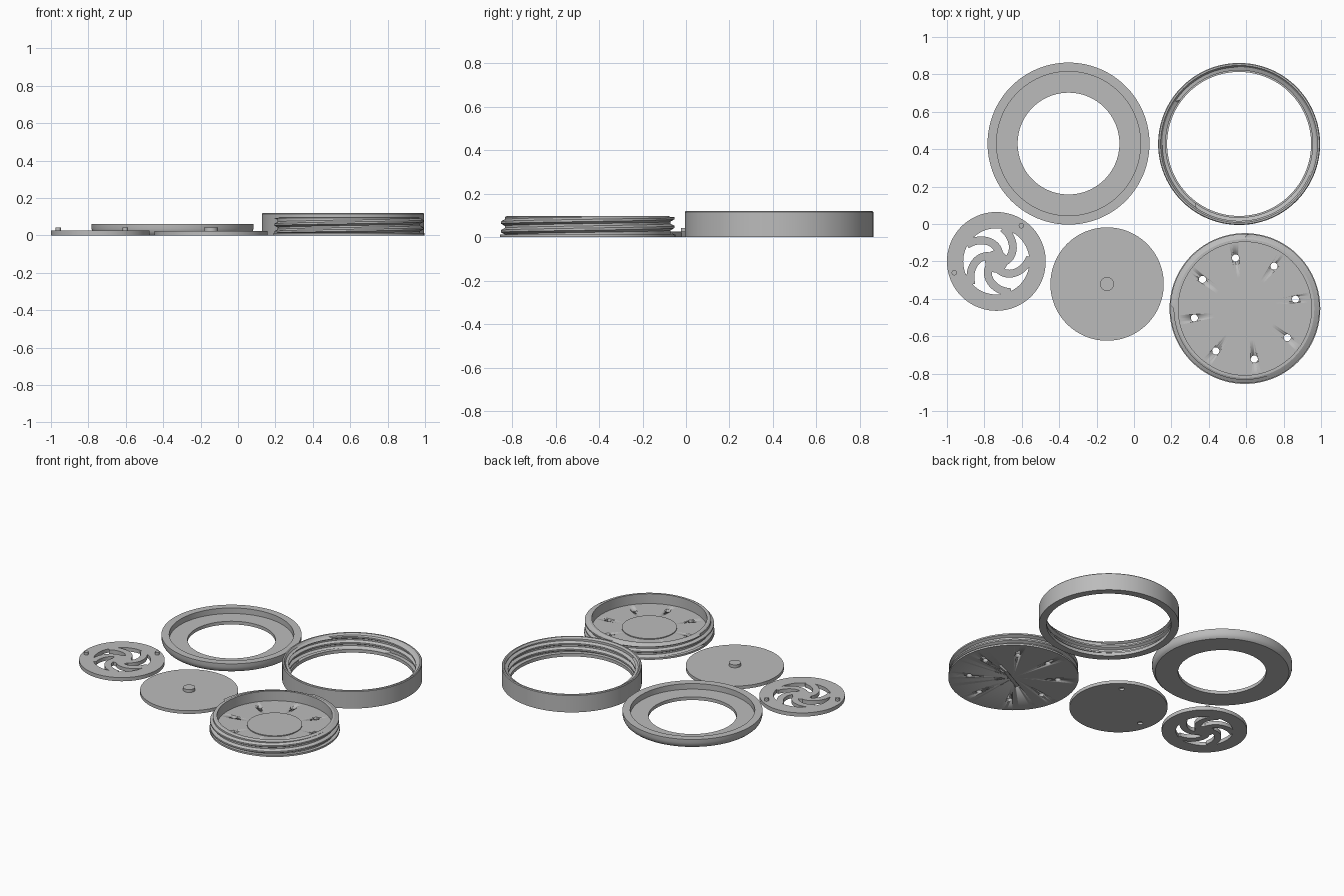
import bpy, bmesh
from math import sin, cos, pi, radians

SEG = 128

cube = bpy.data.objects.get("Cube")
if cube:
    bpy.data.objects.remove(cube)

grey = bpy.data.materials.new("plain_grey")
grey.use_nodes = True
grey.diffuse_color = (0.5, 0.5, 0.5, 1)
grey.node_tree.nodes["Principled BSDF"].inputs["Base Color"].default_value = (0.5, 0.5, 0.5, 1)


def skin(bm, columns):
    """Join neighbouring columns of points with quads."""
    cols = [[bm.verts.new(p) for p in col] for col in columns]
    for a, b in zip(cols, cols[1:]):
        for i in range(len(a) - 1):
            bm.faces.new((a[i], b[i], b[i + 1], a[i + 1]))


def lathe(bm, profile, centre=(0, 0), seg=SEG):
    """Spin (radius, height) points around a vertical axis."""
    turns = [2 * pi * i / seg for i in range(seg + 1)]
    skin(bm, [[(centre[0] + r * cos(t), centre[1] + r * sin(t), z) for r, z in profile]
              for t in turns])


def thread(bm, root, crest, lo, hi, pitch):
    """Helical screw surface between two heights."""
    shape = [(0, root), (0.25, root), (0.5, crest), (0.75, crest)]
    rows = [(lo - pitch + pitch * (k + f), r)
            for k in range(int((hi - lo) / pitch) + 3) for f, r in shape]
    columns = []
    for i in range(SEG + 1):
        t = 2 * pi * i / SEG
        col = []
        for u, r in rows:
            z = min(max(u + pitch * i / SEG, lo), hi)
            if z in (lo, hi):
                r = root
            col.append((r * cos(t), r * sin(t), z))
        columns.append(col)
    skin(bm, columns)


def cylinder(bm, x, y, r, lo, hi, seg=32):
    lathe(bm, [(0, lo), (r, lo), (r, hi), (0, hi)], (x, y), seg)


def prism(bm, left, right, lo, hi):
    """Solid strip between two plan outlines."""
    skin(bm, [[(*a, lo), (*b, lo), (*b, hi), (*a, hi), (*a, lo)] for a, b in zip(left, right)])
    for a, b in ((left[0], right[0]), (left[-1], right[-1])):
        bm.faces.new([bm.verts.new(p) for p in ((*a, lo), (*b, lo), (*b, hi), (*a, hi))])


def finish(bm, name, x, y):
    bmesh.ops.remove_doubles(bm, verts=bm.verts, dist=1e-5)
    bmesh.ops.recalc_face_normals(bm, faces=bm.faces)
    mesh = bpy.data.meshes.new(name)
    bm.to_mesh(mesh)
    bm.free()
    mesh.materials.append(grey)
    ob = bpy.data.objects.new(name, mesh)
    ob.location = (x, y, 0)
    bpy.context.collection.objects.link(ob)
    bpy.ops.object.select_all(action='DESELECT')
    ob.select_set(True)
    bpy.context.view_layer.objects.active = ob
    bpy.ops.object.shade_smooth_by_angle(angle=radians(25))
    return ob


def cut(ob, cutter):
    cutter.hide_render = True
    mod = ob.modifiers.new("holes", 'BOOLEAN')
    mod.operation = 'DIFFERENCE'
    mod.solver = 'EXACT'
    mod.object = cutter
    bpy.context.view_layer.objects.active = ob
    bpy.ops.object.modifier_apply(modifier=mod.name)
    bpy.data.objects.remove(cutter)


def polar(r, deg):
    return r * cos(radians(deg)), r * sin(radians(deg))


# Flanged cover ring with a raised rim and rounded lower edge
bm = bmesh.new()
lathe(bm, [(0.272, 0), (0.413, 0), (0.422, 0.008), (0.429, 0.02), (0.433, 0.036),
           (0.433, 0.06), (0.385, 0.06), (0.385, 0.022), (0.272, 0.022), (0.272, 0)])
finish(bm, "cover_ring", -0.35, 0.43)

# Screw collar with internal thread
bm = bmesh.new()
thread(bm, 0.411, 0.393, 0.022, 0.108, 0.04)
lathe(bm, [(0.411, 0.108), (0.42, 0.12), (0.429, 0.12), (0.433, 0.115), (0.433, 0),
           (0.385, 0), (0.385, 0.022), (0.411, 0.022)])
finish(bm, "screw_collar", 0.562, 0.428)

# Base dish: drilled plate plus threaded wall
DISH = (0.593, -0.452)
bm = bmesh.new()
lathe(bm, [(0, 0), (0.403, 0), (0.403, 0.012), (0.356, 0.012), (0.356, 0.03),
           (0.17, 0.03), (0.17, 0.036), (0, 0.036)])
plate = finish(bm, "dish_plate", *DISH)
bm = bmesh.new()
for k in range(8):
    cylinder(bm, *polar(0.275, 100.5 + 45 * k), 0.019, -0.05, 0.1)
start, end = (0.08, 0.02), (-0.1, -0.075)
prism(bm, [(start[0] - 0.006, start[1] + 0.012), (end[0] - 0.006, end[1] + 0.012)],
      [(start[0] + 0.006, start[1] - 0.012), (end[0] + 0.006, end[1] - 0.012)], -0.02, 0.008)
cut(plate, finish(bm, "dish_cutter", *DISH))

bm = bmesh.new()
thread(bm, 0.381, 0.399, 0.012, 0.092, 0.04)
lathe(bm, [(0.381, 0.092), (0.371, 0.097), (0.356, 0.097), (0.356, 0.012), (0.381, 0.012)])
finish(bm, "dish_threaded_wall", *DISH)

# Plain disc with centre pivot and two blind sockets underneath
DISC = (-0.144, -0.321)
PINS = (polar(0.233, 55), polar(0.233, 195))
bm = bmesh.new()
lathe(bm, [(0, 0), (0.303, 0), (0.303, 0.022), (0.037, 0.022), (0.037, 0.042), (0, 0.042)])
disc = finish(bm, "pivot_disc", *DISC)
bm = bmesh.new()
for pin in PINS:
    cylinder(bm, *pin, 0.017, -0.05, 0.014)
cut(disc, finish(bm, "socket_cutter", *DISC))

# Spoked wheel: rim, hub, five swept blades
WHEEL, TOP = (-0.736, -0.2), 0.025
bm = bmesh.new()
lathe(bm, [(0.177, 0), (0.264, 0), (0.264, TOP), (0.177, TOP), (0.177, 0)])
finish(bm, "wheel_rim", *WHEEL)
bm = bmesh.new()
cylinder(bm, 0, 0, 0.06, 0, TOP, 48)
finish(bm, "wheel_hub", *WHEEL)

for k in range(5):
    left, right = [], []
    for i in range(17):
        s = i / 16
        r = 0.045 + 0.137 * s
        a = 79 + 72 * k - 80 * (1 - s)
        half = 0.021
        x, y = polar(r, a)
        # offset square to the spiral's direction of travel
        dr, da = 0.137, r * radians(80)
        length = (dr * dr + da * da) ** 0.5
        ca, sa = cos(radians(a)), sin(radians(a))
        tx, ty = (dr * ca - da * sa) / length, (dr * sa + da * ca) / length
        left.append((x - ty * half, y + tx * half))
        right.append((x + ty * half, y - tx * half))
    bm = bmesh.new()
    prism(bm, left, right, 0, TOP)
    finish(bm, f"wheel_blade_{k + 1}", *WHEEL)

# Drive pins on the wheel rim
for i, pin in enumerate(PINS):
    bm = bmesh.new()
    cylinder(bm, *pin, 0.014, TOP - 0.005, 0.042)
    finish(bm, f"wheel_pin_{i + 1}", *WHEEL)
